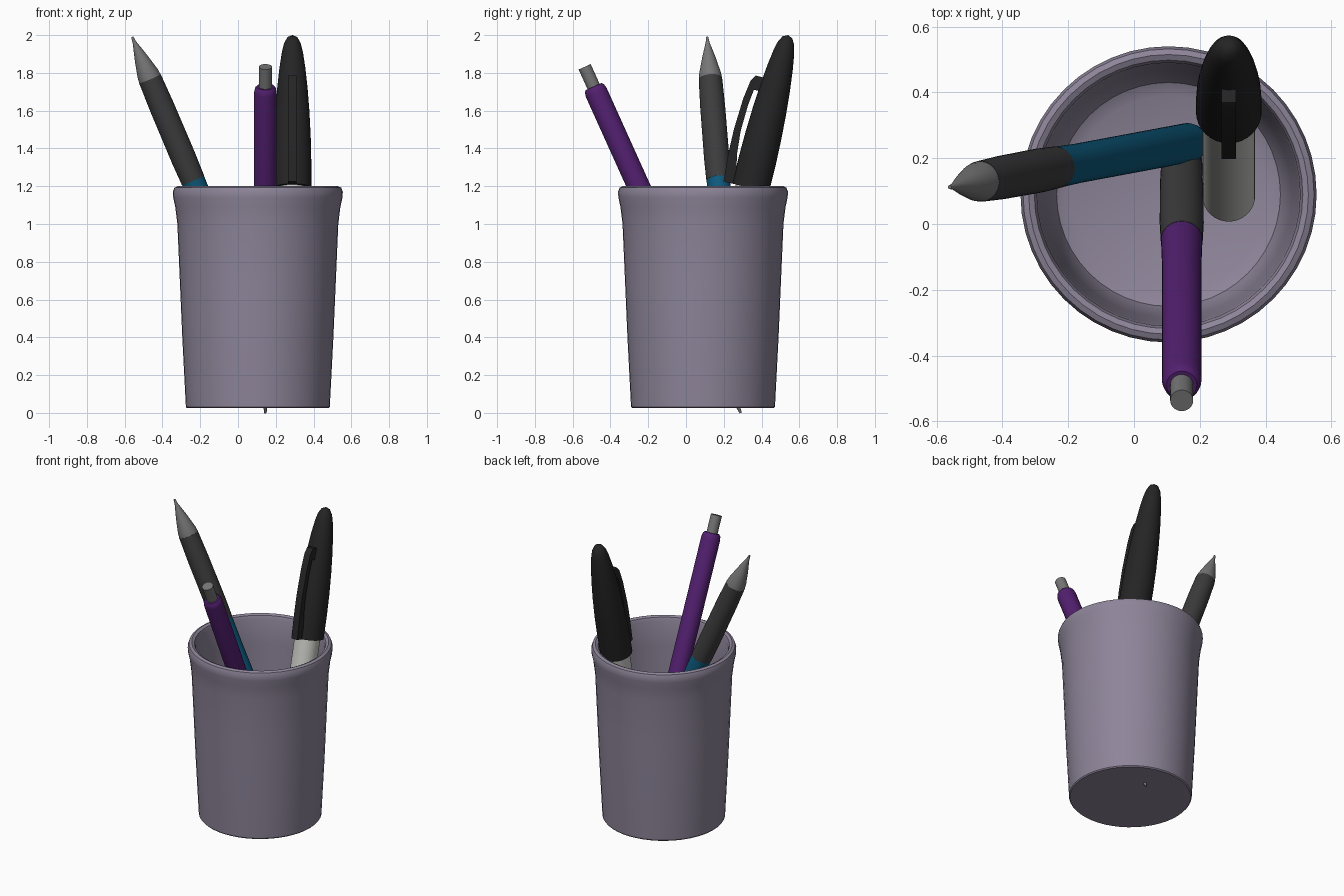
import bpy, bmesh, math
from mathutils import Vector, Matrix

if "Cube" in bpy.data.objects:
    bpy.data.objects.remove(bpy.data.objects["Cube"])


def material(name, rgb):
    m = bpy.data.materials.new(name)
    m.diffuse_color = (*rgb, 1)
    m.use_nodes = True
    m.node_tree.nodes["Principled BSDF"].inputs["Base Color"].default_value = m.diffuse_color
    return m


CUP = material("mauve", (0.27, 0.235, 0.32))
PURPLE = material("purple", (0.085, 0.014, 0.16))
BLUE = material("blue", (0.004, 0.10, 0.20))
GRIP = material("dark_grey", (0.045, 0.045, 0.045))
BLACK = material("black", (0.018, 0.018, 0.018))
METAL = material("metal", (0.18, 0.18, 0.18))
WHITE = material("off_white", (0.60, 0.60, 0.57))


def finish(bm, name, mat, origin, axis, angle=35):
    """Turn a bmesh built along z into an object lying along axis."""
    bmesh.ops.recalc_face_normals(bm, faces=bm.faces)
    me = bpy.data.meshes.new(name)
    bm.to_mesh(me)
    bm.free()
    ob = bpy.data.objects.new(name, me)
    bpy.context.collection.objects.link(ob)
    me.materials.append(mat)
    rot = Vector((0, 0, 1)).rotation_difference(Vector(axis).normalized())
    ob.matrix_world = Matrix.Translation(origin) @ rot.to_matrix().to_4x4()
    bpy.ops.object.select_all(action='DESELECT')
    ob.select_set(True)
    bpy.context.view_layer.objects.active = ob
    bpy.ops.object.shade_smooth_by_angle(angle=math.radians(angle))
    return ob


def lathe(name, profile, mat, origin=(0, 0, 0), axis=(0, 0, 1), steps=32, angle=35):
    """Spin (radius, height) points around z."""
    bm = bmesh.new()
    verts = [bm.verts.new((r, 0, h)) for r, h in profile]
    edges = [bm.edges.new(p) for p in zip(verts, verts[1:])]
    bmesh.ops.spin(bm, geom=verts + edges, cent=(0, 0, 0), axis=(0, 0, 1),
                   angle=math.tau, steps=steps)
    bmesh.ops.remove_doubles(bm, verts=bm.verts, dist=1e-5)
    return finish(bm, name, mat, origin, axis, angle)


# Cup: outer wall, rolled rim, inner wall and floor
lathe("cup", [(0, 0.025), (0.375, 0.025), (0.381, 0.032), (0.40, 0.40), (0.413, 0.70),
              (0.426, 1.0), (0.437, 1.09), (0.448, 1.14), (0.45, 1.17), (0.442, 1.192),
              (0.425, 1.20), (0.408, 1.192), (0.40, 1.17), (0.395, 1.0), (0.375, 0.50),
              (0.358, 0.15), (0.34, 0.10), (0.30, 0.08), (0, 0.08)],
      CUP, (0.105, 0.09, 0), steps=48)


# Click pens: measured along the axis from the writing tip
def click_pen(name, body_mat, tip, axis):
    parts = {
        "tip": ([(0, 0), (0.006, 0), (0.01, 0.03), (0.036, 0.12), (0.058, 0.21),
                 (0.061, 0.24), (0, 0.24)], METAL),
        "grip": ([(0, 0.24), (0.062, 0.24), (0.066, 0.40), (0.067, 0.70),
                  (0.064, 0.825), (0, 0.825)], GRIP),
        "body": ([(0, 0.825), (0.063, 0.825), (0.06, 1.0), (0.06, 1.86),
                  (0.055, 1.885), (0.046, 1.895), (0, 1.895)], body_mat),
        "clicker": ([(0, 1.88), (0.035, 1.88), (0.035, 2.01), (0, 2.01)], METAL),
    }
    for part, (profile, mat) in parts.items():
        lathe(f"{name}_{part}", profile, mat, tip, axis)


click_pen("purple_pen", PURPLE, (0.145, 0.29, 0.0), (0, -0.83, 1.84))
click_pen("blue_pen", BLUE, (-0.56, 0.112, 1.99), (0.424, 0.079, -1))

# Capped pen: barrel, rounded cap and bowed clip, measured from the cap mouth
mouth, lean = (0.288, 0.342, 1.19), (0, 0.245, 1)
lathe("capped_pen_barrel", [(0, -1.09), (0.07, -1.09), (0.08, -1.08), (0.08, 0.05),
                            (0, 0.05)], WHITE, mouth, lean)
lathe("capped_pen_cap", [(0, 0), (0.10, 0), (0.10, 0.15), (0.097, 0.28), (0.09, 0.42),
                         (0.08, 0.55), (0.068, 0.66), (0.056, 0.74), (0.044, 0.79),
                         (0.026, 0.822), (0, 0.834)], BLACK, mouth, lean, angle=50)

clip = [(0.148, 0), (0.158, 0.15), (0.16, 0.28), (0.151, 0.45), (0.136, 0.55),
        (0.115, 0.585), (0.06, 0.585), (0.06, 0.51), (0.107, 0.51), (0.118, 0.42),
        (0.123, 0.28), (0.113, 0.16), (0.097, 0.08), (0.093, 0)]
bm = bmesh.new()
side = bm.faces.new([bm.verts.new((-0.022, -u, t)) for u, t in clip])
new = bmesh.ops.extrude_face_region(bm, geom=[side])["geom"]
bmesh.ops.translate(bm, vec=(0.044, 0, 0),
                    verts=[v for v in new if isinstance(v, bmesh.types.BMVert)])
finish(bm, "capped_pen_clip", BLACK, mouth, lean)
